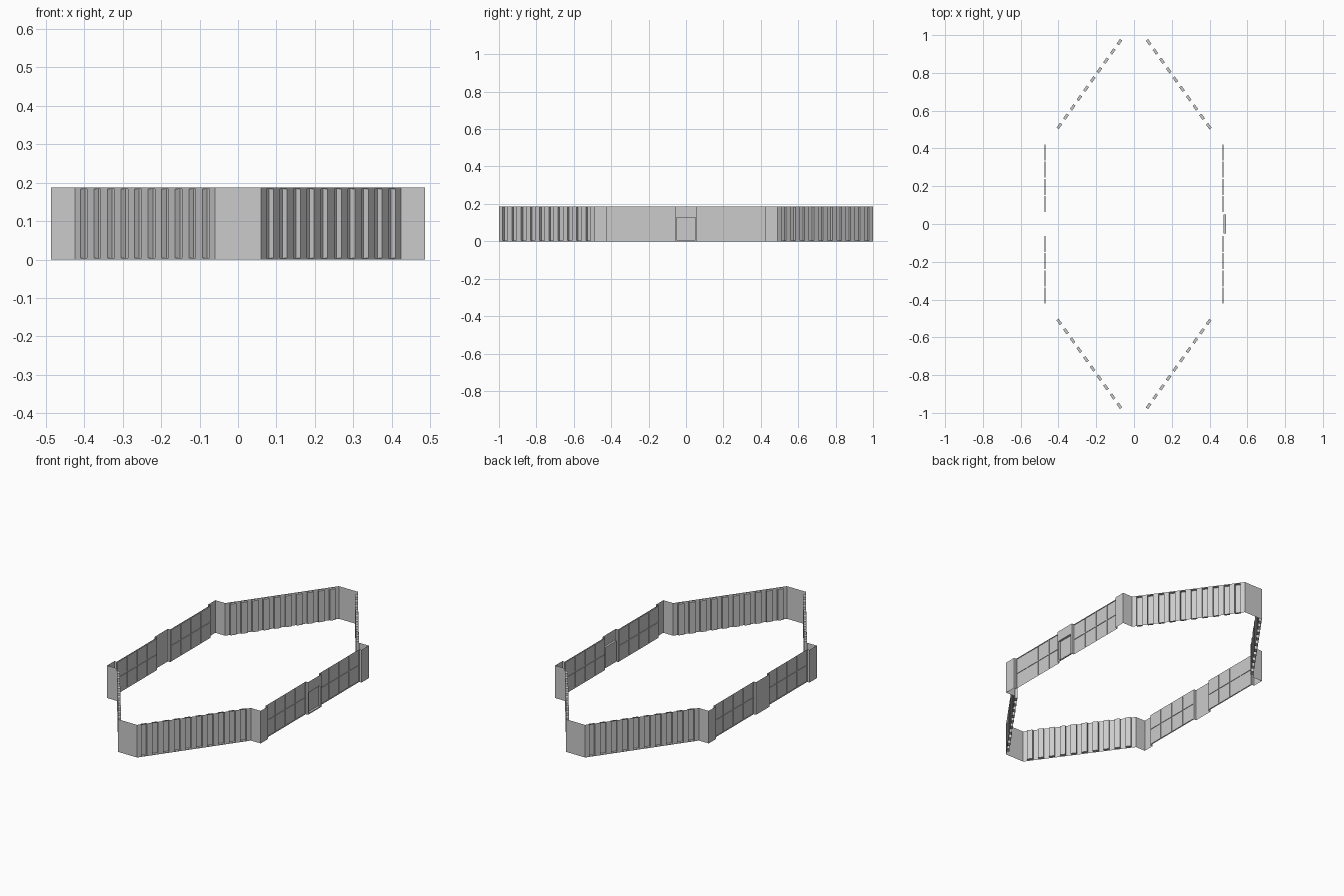
import bpy, bmesh
from mathutils import Vector

if "Cube" in bpy.data.objects:
    bpy.data.objects.remove(bpy.data.objects["Cube"])

H = 0.187  # wall height


def wall(name, p, q, us=(), vs=(), depth=0.0):
    """Single-sided wall from p to q (interior on the left) with recessed openings.
    us / vs are (start, end) intervals along the wall and up the wall."""
    p, q = Vector((*p, 0)), Vector((*q, 0))
    length = (q - p).length
    d = (q - p) / length
    inward = Vector((-d.y, d.x, 0))
    ue = [0] + [e for i in us for e in i] + [length]
    ve = [0] + [e for i in vs for e in i] + [H]
    bm = bmesh.new()

    def face(pts):
        bm.faces.new([bm.verts.new(p + d * u + inward * w + Vector((0, 0, v)))
                      for u, v, w in pts])

    for i in range(len(ue) - 1):
        for j in range(len(ve) - 1):
            c = [(ue[i], ve[j]), (ue[i + 1], ve[j]),
                 (ue[i + 1], ve[j + 1]), (ue[i], ve[j + 1])]
            hole = i % 2 == 1 and j % 2 == 1
            w = depth if hole else 0
            face([(u, v, w) for u, v in c])
            if hole:  # jambs, sill and head
                for k in range(4):
                    a, b = c[k], c[(k + 1) % 4]
                    face([(*a, 0), (*b, 0), (*b, depth), (*a, depth)])
    bmesh.ops.remove_doubles(bm, verts=bm.verts, dist=1e-5)
    me = bpy.data.meshes.new(name)
    bm.to_mesh(me)
    bm.free()
    bpy.context.collection.objects.link(bpy.data.objects.new(name, me))


def spaced(n, first, step, width):
    return [(first + k * step - width / 2, first + k * step + width / 2) for k in range(n)]


X, S = 0.487, 0.4725  # outer plane and set-back side plane
slots = spaced(10, 0.040, 0.0607, 0.031)
slot_v = [(0.004, H - 0.004)]
panes = spaced(4, 0.0456, 0.0912, 0.085)
pane_v = [(0.004, 0.092), (0.097, H - 0.004)]

# Half of the outline; the other half is the same turned by 180 degrees
for side, s in (("right", 1), ("left", -1)):
    def part(name, a, b, *rest):
        wall(f"{side}_{name}", (a[0] * s, a[1] * s), (b[0] * s, b[1] * s), *rest)

    # end panel
    part("end_panel", (-0.06, -1), (0.06, -1))
    # diagonal walls with tall slot windows
    part("slot_wall_a", (0.06, -1), (0.425, -0.49), slots, slot_v, 0.015)
    part("slot_wall_b", (0.425, 0.49), (0.06, 1), slots, slot_v, 0.015)
    # corner piers
    pier_a = [(0.425, -0.49), (X, -0.49), (X, -0.425), (S, -0.425)]
    pier_b = [(S, 0.425), (X, 0.425), (X, 0.49), (0.425, 0.49)]
    for label, pier in (("a", pier_a), ("b", pier_b)):
        for k in range(3):
            part(f"corner_pier_{label}{k}", pier[k], pier[k + 1])
    # glazed side walls
    part("glazed_wall_a", (S, -0.425), (S, -0.06), panes, pane_v, 0.003)
    part("glazed_wall_b", (S, 0.06), (S, 0.425), panes, pane_v, 0.003)
    # central bay, with a recessed doorway on the right side only
    part("bay_return_a", (S, -0.06), (X, -0.06))
    part("bay_return_b", (X, 0.06), (S, 0.06))
    if s > 0:
        part("bay_doorway", (X, -0.06), (X, 0.06), [(0.01, 0.11)], [(0.007, 0.126)], 0.012)
    else:
        part("bay_panel", (X, -0.06), (X, 0.06))
